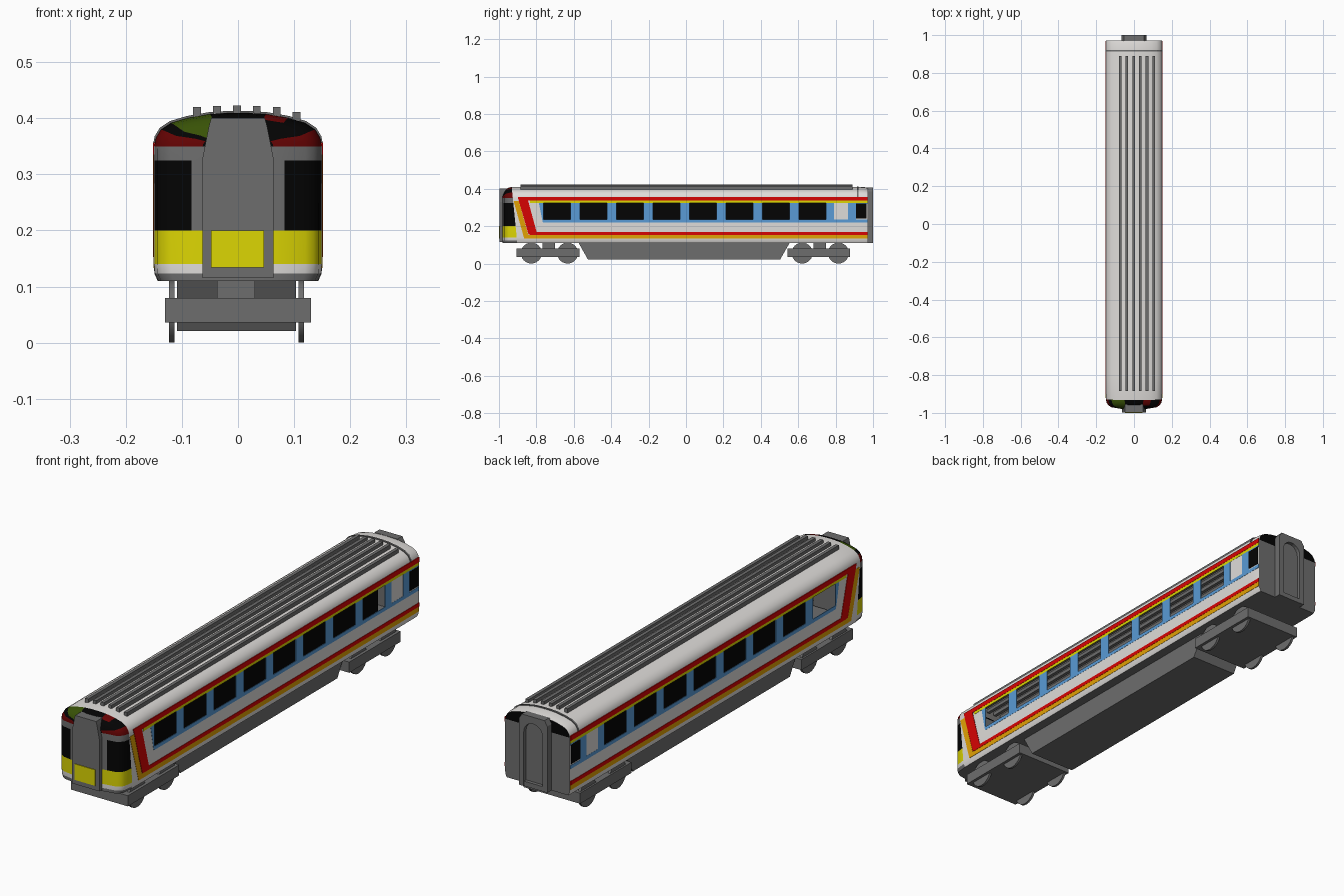
import bpy, bmesh, math

if "Cube" in bpy.data.objects:
    bpy.data.objects.remove(bpy.data.objects["Cube"])

def material(name, r, g, b):
    m = bpy.data.materials.new(name)
    m.diffuse_color = (r, g, b, 1)
    m.use_nodes = True
    m.node_tree.nodes["Principled BSDF"].inputs["Base Color"].default_value = m.diffuse_color
    return m

WHITE = material("white", .74, .72, .70)
GREY = material("grey", .155, .155, .155)
BLACK = material("black", .001, .001, .001)
YELLOW = material("yellow", .72, .67, .001)
RED = material("red", .68, .001, .001)
ORANGE = material("orange", .76, .36, .001)
BLUE = material("blue", .10, .33, .67)
DARK_RED = material("dark red", .13, .001, .001)
GREEN = material("dark green", .04, .085, .002)

def finish(name, bm, mats, smooth=False):
    bmesh.ops.recalc_face_normals(bm, faces=bm.faces[:])
    me = bpy.data.meshes.new(name)
    bm.to_mesh(me)
    bm.free()
    for m in mats:
        me.materials.append(m)
    ob = bpy.data.objects.new(name, me)
    bpy.context.collection.objects.link(ob)
    if smooth:
        bpy.ops.object.select_all(action='DESELECT')
        ob.select_set(True)
        bpy.context.view_layer.objects.active = ob
        bpy.ops.object.shade_smooth_by_angle(angle=math.radians(30))
    return ob

def prism(name, pts, axis, a, b, mat):
    """Extrude a flat outline along x (points are y,z) or y (points are x,z)."""
    bm = bmesh.new()
    place = (lambda p, t: (t, p[0], p[1])) if axis == 'x' else (lambda p, t: (p[0], t, p[1]))
    lo = [bm.verts.new(place(p, a)) for p in pts]
    hi = [bm.verts.new(place(p, b)) for p in pts]
    bm.faces.new(lo)
    bm.faces.new(hi)
    n = len(pts)
    for i in range(n):
        bm.faces.new((lo[i], lo[(i + 1) % n], hi[(i + 1) % n], hi[i]))
    return finish(name, bm, [mat])

def box(name, x0, x1, y0, y1, z0, z1, mat):
    return prism(name, [(x0, z0), (x1, z0), (x1, z1), (x0, z1)], 'y', y0, y1, mat)

# ---- Hollow body shell: half profile lofted along y, nose sections shrink
half = [(.143, .11), (.149, .123), (.15, .14), (.15, .2), (.15, .235), (.15, .325), (.15, .35),
        (.147, .365), (.138, .38), (.12, .392), (.09, .401), (.05, .408), (.017, .41)]
profile = half + [(-x, z) for x, z in reversed(half)]
N, H = len(profile), len(half)
# y, width scale, roof height scale
sections = [(-.98, .42, .3), (-.976, .553, .45), (-.97, .8, .62), (-.96, .9, .82),
            (-.948, .96, .94), (None, .995, .99), (-.8, 1, 1), (.9, 1, 1), (.92, 1, 1),
            (.955, .998, .97), (.972, .985, .9)]
NOSE, OPEN = 5, 6
bm = bmesh.new()
rings = []
for y, sx, sz in sections:
    ring = []
    for x, z in profile:
        zz = z if z <= .35 else .35 + (z - .35) * sz
        yy = y if y is not None else -.905 - .1 * (z - .14)   # slanted livery edge
        ring.append(bm.verts.new((x * sx, yy, zz)))
    rings.append(ring)

def nose_colour(s, row, right):
    if row < 1: return 1
    if row < 2: return 0
    if row < 3: return 3
    if row < 5: return 1 if s == 0 else 2
    if row < 6: return 1
    if row < 8 or (right and row == 10 and s > 2): return 4
    if not right and row in (9, 10): return 5
    return 2

for s in range(len(rings) - 1):
    for i in range(N):
        j = (i + 1) % N
        row = min(i, N - 2 - i)
        if s == OPEN and row == 4:
            continue                       # long window opening, filled by pillars below
        f = bm.faces.new((rings[s][i], rings[s][j], rings[s + 1][j], rings[s + 1][i]))
        if i == N - 1:
            f.material_index = 1
        elif s < NOSE:
            f.material_index = nose_colour(s, row, i < H)
# end walls, split into rows: grey below, black under the roof
for ring in (rings[0], rings[-1]):
    for i in range(H - 1):
        f = bm.faces.new((ring[i], ring[i + 1], ring[N - 2 - i], ring[N - 1 - i]))
        f.material_index = 1 if i < 6 else 2
finish("body_shell", bm, [WHITE, GREY, BLACK, YELLOW, DARK_RED, GREEN], True)

# ---- Dark interior partition seen through the open windows
box("interior_partition", -.01, .01, -.77, .9, .115, .335, BLACK)

# ---- Roof joint at the rear
roof = half[6:] + [(-x, z) for x, z in reversed(half[6:])]
band = [(x * 1.01, z + .003) for x, z in roof] + [(x * .97, z - .006) for x, z in reversed(roof)]
prism("roof_joint", band, 'y', .913, .921, GREY)

# ---- Roof ribs
for k, top in enumerate((.42, .422, .423, .422, .42, .411)):
    x = -.073 + k * .0355
    box("roof_rib", x - .007, x + .007, -.885, .89, .395, top, GREY)

# ---- Side livery plates and window pillars, on both sides
def plate(name, pts, mat, layer=1):
    for s in (-1, 1):
        prism(name, pts, 'x', s * .148, s * (.15 + .0008 * layer), mat)

def rect(y0, y1, z0, z1):
    return [(y0, z0), (y1, z0), (y1, z1), (y0, z1)]

END = .97
plate("upper_red_stripe", rect(-.885, END, .337, .357), RED, 2)
plate("upper_yellow_stripe", rect(-.835, END, .325, .337), YELLOW)
plate("slanted_red_stripe", [(-.9, .357), (-.85, .357), (-.795, .155), (-.842, .155)], RED, 2)
plate("slanted_orange_stripe", [(-.922, .335), (-.894, .335), (-.838, .133), (-.865, .133)], ORANGE)
plate("lower_red_stripe", rect(-.835, END, .153, .169), RED, 2)
plate("lower_orange_stripe", rect(-.86, END, .133, .154), ORANGE)
plate("blue_sill_strip", [(-.769, .235), (-.765, .22), (END, .22), (END, .235)], BLUE)
plate("white_front_pillar", [(-.805, .235), (-.769, .235), (-.787, .325), (-.805, .325)], WHITE, 0)
plate("blue_front_pillar", [(-.787, .325), (-.769, .235), (-.763, .235), (-.763, .325)], BLUE)
for k in range(8):
    y = -.617 + k * .195
    plate("blue_window_pillar", rect(y, y + (.05 if k < 7 else .042), .235, .325), BLUE)
plate("door_panel", rect(.79, .866, .235, .325), WHITE, 0)
plate("blue_rear_pillar", rect(.866, .908, .235, .325), BLUE)
plate("blue_rear_header", rect(.908, END, .318, .325), BLUE)
plate("rear_side_window", rect(.908, .965, .24, .32), BLACK, 2)

# ---- Front gangway with yellow panel
shape = [(.063, .115), (.063, .33), (.052, .385), (.048, .4)]
prism("front_gangway", shape + [(-x, z) for x, z in reversed(shape)], 'y', -.997, -.925, GREY)
box("front_yellow_panel", -.048, .046, -1.0, -.99, .134, .2, YELLOW)

# ---- Rear gangway: arched frame, recessed door and sill
arch = [(.043 * math.cos(a), .335 + .043 * math.sin(a))
        for a in [math.pi * t / 10 for t in range(11)]]
frame = [(-.065, .11), (-.065, .385), (-.052, .406), (.052, .406), (.065, .385), (.065, .11),
         (.043, .11)] + arch + [(-.043, .11)]
prism("rear_gangway_frame", frame, 'y', .968, 1.0, GREY)
box("rear_gangway_door", -.05, .05, .968, .985, .11, .39, GREY)
box("rear_gangway_sill", -.043, .043, .968, .999, .11, .13, GREY)

# ---- Underfloor equipment skirt
prism("underfloor_box", [(-.575, .112), (.555, .112), (.503, .021), (-.524, .021)],
      'x', -.109, .103, GREY)

# ---- Bogies
for c in (-.73, .718):
    box("bogie_frame", -.13, .13, c - .176, c + .16, .036, .08, GREY)
    box("bogie_pivot", -.037, .03, c - .036, c + .03, .078, .112, GREY)
    for w in (-.097, .097):
        for x in (-.118, .113):
            bpy.ops.mesh.primitive_cylinder_add(vertices=24, radius=.056, depth=.01,
                location=(x, c + w, .056), rotation=(0, math.pi / 2, 0))
            wheel = bpy.context.object
            wheel.name = "wheel"
            wheel.data.materials.append(GREY)
            bpy.ops.object.shade_smooth_by_angle(angle=math.radians(30))
